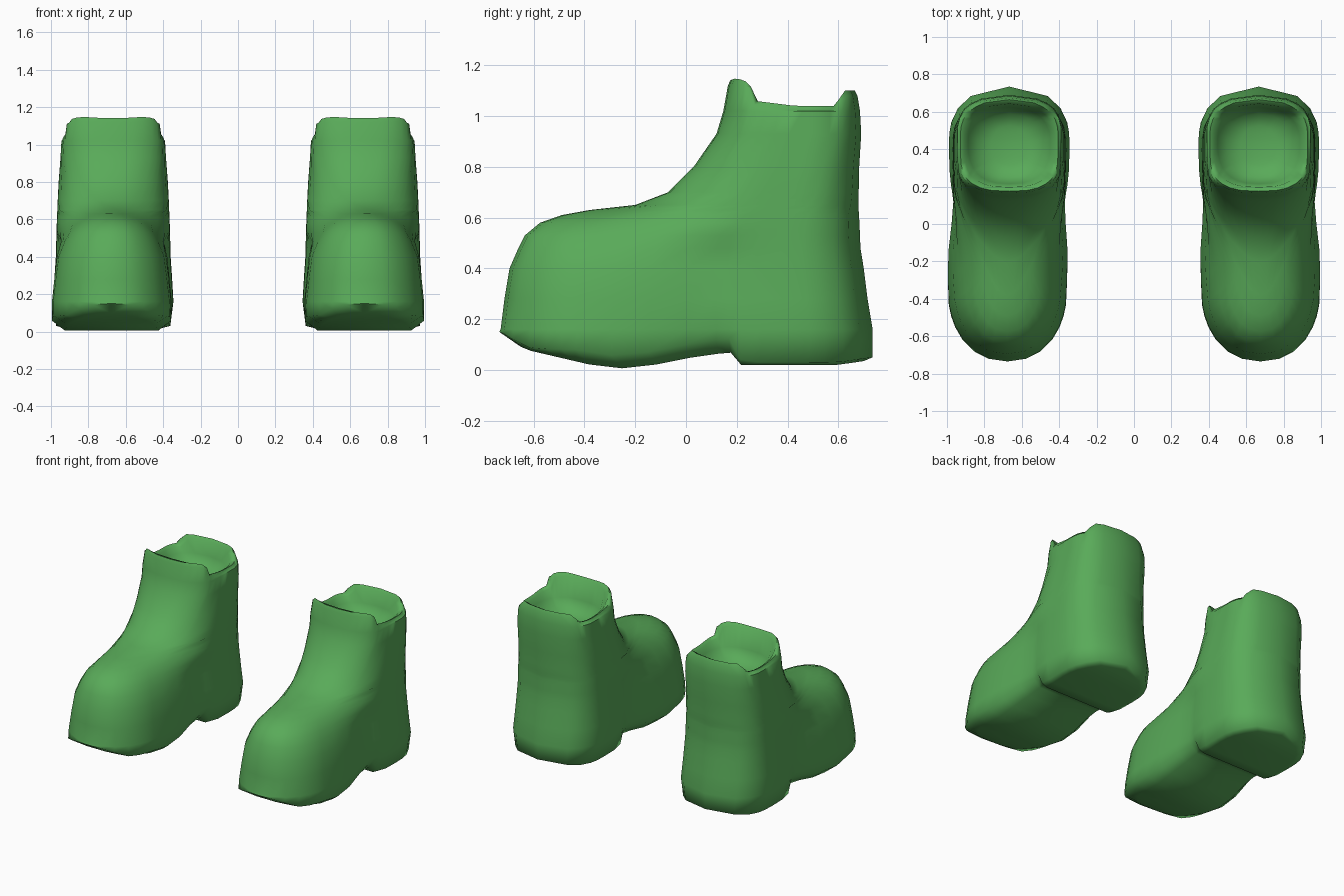
import bpy, bmesh, math

if "Cube" in bpy.data.objects:
    bpy.data.objects.remove(bpy.data.objects["Cube"])

green = bpy.data.materials.new("boot green")
green.diffuse_color = (0.1, 0.405, 0.1, 1)
green.use_nodes = True
green.node_tree.nodes["Principled BSDF"].inputs["Base Color"].default_value = green.diffuse_color

# Stations from toe (0) to heel (1), denser at the ends and the heel step
T = [0, .01, .035, .08, .125, .165, .205, .3, .4, .5, .58, .615, .645,
     .7, .78, .83, .87, .92, .965, 1]

# Underside and top rim profiles as (y, z)
SOLE = [(-.73, .14), (-.63, .08), (-.3, .003), (-.15, .015), (.05, .055),
        (.175, .07), (.215, .02), (.6, .02), (.73, .04)]
RIM = [(.17, 1.14), (.2, 1.15), (.252, 1.13), (.27, 1.06), (.43, 1.04),
       (.588, 1.04), (.62, 1.1)]
# Length of the front rounding by height
NOSE = [(.4, .4), (.6, .3), (.7, .34), (1, .22), (1.1, .19)]

# Body outlines: height, front y, back y, toe half width, ankle half width
BODY = [
    ("sole", -.66, .70, .25, .265),
    ("welt", -.735, .735, .32, .305),
    (.16, -.73, .735, .318, .322),
    (.28, -.715, .715, .305, .315),
    (.40, -.695, .70, .29, .307),
    (.48, -.66, .687, .255, .305),
    (.53, -.635, .685, .225, .303),
    (.58, -.575, .683, .18, .302),
    (.61, -.49, .681, .135, .301),
    (.63, -.38, .68, .10, .30),
    (.65, -.20, .68, .09, .299),
    (.70, -.07, .68, .15, .297),
    (.80, .03, .682, .23, .292),
    (.93, .12, .69, .28, .29),
    (1.02, .147, .685, .28, .285),
]
# Collar and lining: height and inset from the collar's outside
COLLAR = [("lip", 0), ("rim", .01), ("inner", .032), (.99, .05), (.93, .085), (.9, .15)]
DROP = {"lip": .02, "rim": 0, "inner": .012}


def interp(points, y):
    if y <= points[0][0]:
        return points[0][1]
    for (a, za), (b, zb) in zip(points, points[1:]):
        if y <= b:
            return za + (zb - za) * (y - a) / (b - a)
    return points[-1][1]


def smooth(v):
    v = min(max(v, 0), 1)
    return v * v * (3 - 2 * v)


def rounding(d, length, p):
    u = 1 - min(max(d / length, 0), 1)
    return (1 - u ** p) ** (1 / p)


def height(key, y):
    if key == "sole":
        return interp(SOLE, y)
    if key == "welt":
        return interp(SOLE, y) + .01 + .045 * smooth((.23 - y) / .06) * smooth((y + .65) / .3)
    if key in DROP:
        return interp(RIM, y) - DROP[key]
    return key


def ring(bm, key, front, back, toe, ankle):
    """One outline as two sides sharing their toe and heel points."""
    level = 1.1 if key in DROP else height(key, -.3)
    nose = interp(NOSE, level)
    power = 2.2 + .5 * smooth((level - .75) / .35)
    heel = .31 - .12 * level
    sides = ([], [])
    for i, t in enumerate(T):
        y = front + (back - front) * t
        z = height(key, y)
        k = smooth((y + .4) / .65)
        w = toe + (ankle - toe) * k
        if level < .5:                               # narrow waist of the foot
            w -= .025 * math.exp(-((y - .09) / .13) ** 2)
        if key in (1.02, .93) and .26 < y < .6:      # recessed side panel
            w -= .008
        w *= rounding(y - front, nose, power) * rounding(back - y, heel, 2.3)
        cx = .677 - .01 * k
        if i in (0, len(T) - 1):
            v = bm.verts.new((cx, y, z))
            sides[0].append(v)
            sides[1].append(v)
        else:
            sides[0].append(bm.verts.new((cx + w, y, z)))
            sides[1].append(bm.verts.new((cx - w, y, z)))
    return sides


def cap(bm, sides):
    """Close an outline with strips running from side to side."""
    right, left = sides
    for i in range(len(T) - 1):
        corners = [right[i], right[i + 1], left[i + 1], left[i]]
        bm.faces.new(list(dict.fromkeys(corners)))


def boot(name, sign):
    bm = bmesh.new()
    rings = [ring(bm, *spec) for spec in BODY]
    rings += [ring(bm, key, .165 + d, .675 - d, .27 - d, .27 - d) for key, d in COLLAR]
    for low, high in zip(rings, rings[1:]):
        for a, b in zip(low, high):
            for i in range(len(T) - 1):
                bm.faces.new((a[i], a[i + 1], b[i + 1], b[i]))
    cap(bm, rings[0])      # sole
    cap(bm, rings[-1])     # insole
    for v in bm.verts:
        v.co.x *= sign
    bmesh.ops.recalc_face_normals(bm, faces=bm.faces)
    mesh = bpy.data.meshes.new(name)
    bm.to_mesh(mesh)
    bm.free()
    mesh.materials.append(green)
    obj = bpy.data.objects.new(name, mesh)
    bpy.context.collection.objects.link(obj)
    bpy.ops.object.select_all(action='DESELECT')
    obj.select_set(True)
    bpy.context.view_layer.objects.active = obj
    bpy.ops.object.shade_smooth_by_angle(angle=math.radians(75))


boot("right_boot", 1)
boot("left_boot", -1)
